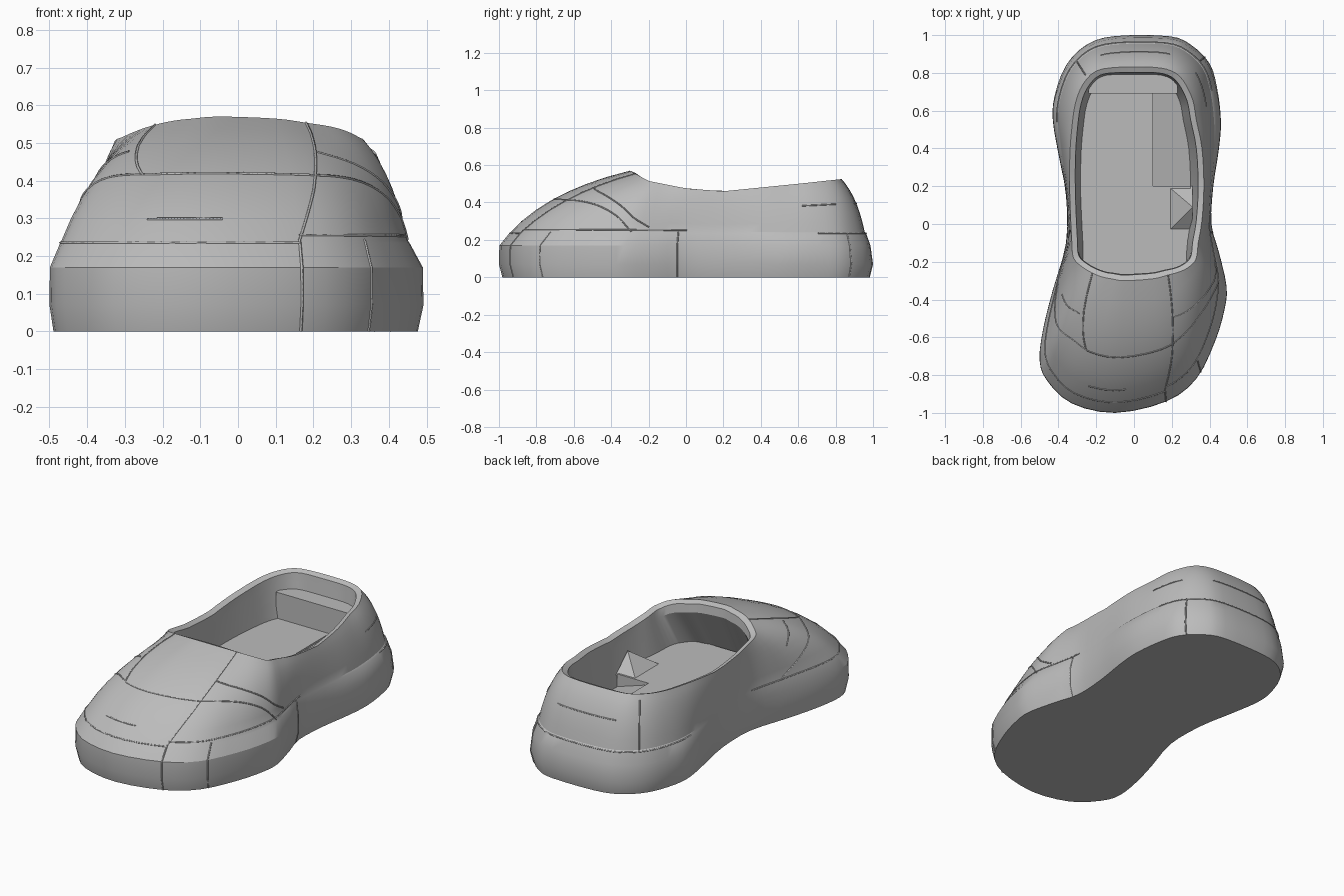
import bpy
import bmesh
from mathutils import Vector

cube = bpy.data.objects.get("Cube")
if cube:
    bpy.data.objects.remove(cube, do_unlink=True)

grey = bpy.data.materials.new("plain grey")
grey.use_nodes = True
grey.diffuse_color = (0.5, 0.5, 0.5, 1)
grey.node_tree.nodes["Principled BSDF"].inputs["Base Color"].default_value = (0.5, 0.5, 0.5, 1)

# Stations around the shoe from the toe: sole outline x, y and collar x, y
STATIONS = [
    (-.1, -1, -.05, -.3), (.17, -.94, .1, -.29), (.33, -.82, .18, -.27), (.43, -.62, .25, -.25),
    (.48, -.45, .3, -.22), (.49, -.33, .33, -.18), (.45, -.15, .34, -.1), (.41, 0, .36, .02),
    (.42, .2, .37, .2), (.45, .4, .36, .4), (.46, .55, .33, .55), (.44, .72, .31, .66),
    (.4, .85, .26, .76), (.3, .95, .2, .81), (.18, .995, .1, .83), (-.1, .995, -.08, .83),
    (-.25, .95, -.2, .81), (-.36, .84, -.27, .74), (-.42, .68, -.31, .64), (-.43, .55, -.33, .5),
    (-.4, .37, -.34, .35), (-.36, .15, -.34, .15), (-.36, -.1, -.33, -.08), (-.43, -.35, -.32, -.18),
    (-.48, -.55, -.27, -.23), (-.5, -.72, -.22, -.26), (-.46, -.83, -.17, -.28), (-.33, -.95, -.12, -.29),
]
COLLAR_HEIGHT = [(-.3, .57), (-.2, .515), (0, .475), (.2, .46), (.6, .5), (.83, .525)]
COUNT = len(STATIONS)
STEPS = 3        # mesh columns per station
UPPER_ROWS = 7   # rows between sole and collar
SOLE_TOP = 3
UPPER_BASE = 4
COLLAR = UPPER_BASE + UPPER_ROWS
INSOLE = .27
PIT = .17


def collar_z(y):
    for (y0, z0), (y1, z1) in zip(COLLAR_HEIGHT, COLLAR_HEIGHT[1:]):
        if y <= y1:
            return z0 + (z1 - z0) * max(0, (y - y0) / (y1 - y0))
    return COLLAR_HEIGHT[-1][1]


def station(u):
    """Smoothly interpolated outline and collar position."""
    i = int(u // 1)
    t = u - i
    a, b, c, d = (STATIONS[(i + k) % COUNT] for k in (-1, 0, 1, 2))
    v = [q + .5 * t * (r - p + t * (2 * p - 5 * q + 4 * r - s + t * (3 * (q - r) + s - p)))
         for p, q, r, s in zip(a, b, c, d)]
    return Vector((v[0], v[1], 0)), Vector((v[2], v[3], 0))


def inward(p, amount, z):
    """Move a point towards the long axis of the foot."""
    axis = Vector((0, min(max(p.y, -.05), .6), 0))
    q = p + (axis - p).normalized() * amount
    q.z = z
    return q


def profile(u):
    """Cross-section from the ground, over the collar, to the floor."""
    outer, rim = station(u)
    gap = rim - outer
    heel = min(max((rim.y - .6) / .2, 0), 1)
    rows = [inward(outer, .018, 0), inward(outer, 0, .07), inward(outer, .002 + .012 * heel, .17)]
    base = outer + gap.normalized() * min(.055, gap.length * .22)
    rows.append(Vector((base.x, base.y, .235)))
    base = base + gap.normalized() * min(.008, gap.length * .06)
    base.z = .243
    top = Vector((rim.x, rim.y, collar_z(rim.y)))
    bulge = base.lerp(top, .32)
    bulge.z = base.z + (top.z - base.z) * .68
    for k in range(UPPER_ROWS + 1):
        t = k / UPPER_ROWS
        rows.append(base.lerp(bulge, t).lerp(bulge.lerp(top, t), t))
    # Lip and lining; the lining runs forward under the vamp
    rows.append(inward(rim, .03, top.z - .012))
    rows.append(inward(rim, .035, top.z - .06))
    foot = inward(rim, .075, PIT)
    foot.y -= .22 * min(max((-.05 - rim.y) / .2, 0), 1)
    rows.append(foot)
    return rows


def surface(u, h):
    """Point on the outside at station u and row h."""
    u0 = (u * STEPS // 1) / STEPS
    f = (u - u0) * STEPS
    a, b = profile(u0), profile(u0 + 1 / STEPS)
    i = min(int(h), len(a) - 2)
    return a[i].lerp(a[i + 1], h - i).lerp(b[i].lerp(b[i + 1], h - i), f)


def add_object(name, data):
    ob = bpy.data.objects.new(name, data)
    bpy.context.collection.objects.link(ob)
    data.materials.append(grey)
    return ob


def add_mesh(name, bm):
    bmesh.ops.recalc_face_normals(bm, faces=bm.faces)
    mesh = bpy.data.meshes.new(name)
    bm.to_mesh(mesh)
    bm.free()
    return add_object(name, mesh)


# Shoe body
bm = bmesh.new()
cols = [[bm.verts.new(p) for p in profile(i / STEPS)] for i in range(COUNT * STEPS)]
for a, b in zip(cols, cols[1:] + cols[:1]):
    for k in range(len(a) - 1):
        bm.faces.new((a[k], b[k], b[k + 1], a[k + 1]))
bm.faces.new([c[0] for c in reversed(cols)])
bm.faces.new([c[-1] for c in cols])
body = add_mesh("shoe_body", bm)
bpy.context.view_layer.objects.active = body
body.select_set(True)
bpy.ops.object.shade_smooth_by_angle(angle=.4)
body.select_set(False)


# Insole slabs, with a top that may slope sideways
def slab(name, x0, x1, y0, y1, z_right, z_left):
    bm = bmesh.new()
    bmesh.ops.create_cube(bm, size=1)
    for v in bm.verts:
        left = v.co.x > 0
        low = v.co.z < 0
        v.co = (x1 if left else x0, y1 if v.co.y > 0 else y0,
                PIT - .01 if low else (z_left if left else z_right))
    add_mesh(name, bm)


slab("heel_insole", -.29, .1, .2, .7, INSOLE, INSOLE)
slab("front_insole", -.29, .3, -.38, .2, INSOLE, INSOLE)
slab("heel_slope", .1, .32, .2, .7, INSOLE - .01, PIT + .02)
slab("heel_ledge", -.24, .23, .69, .8, .42, .42)

# Faceted ankle wedge rising from the insole to the lining
bm = bmesh.new()
foot = [bm.verts.new((x, y, INSOLE - .01)) for x, y in ((.18, -.04), (.31, -.04), (.31, .2), (.18, .2))]
peak = bm.verts.new((.31, .09, .36))
for a, b in zip(foot, foot[1:] + foot[:1]):
    bm.faces.new((a, b, peak))
bm.faces.new(foot[::-1])
add_mesh("ankle_wedge", bm)


# Panel seams following the surface
def seam(name, u0, h0, u1, h1, arch=0):
    n = 24
    curve = bpy.data.curves.new(name, "CURVE")
    curve.dimensions = "3D"
    curve.bevel_depth = .004
    curve.bevel_resolution = 0
    curve.use_fill_caps = True
    line = curve.splines.new("POLY")
    line.points.add(n)
    for k, point in enumerate(line.points):
        t = k / n
        p = surface(u0 + (u1 - u0) * t, h0 + (h1 - h0) * t + arch * 4 * t * (1 - t))
        point.co = (*p, 1)
    add_object(name, curve)


MID = UPPER_BASE + UPPER_ROWS * .45
seam("toe_welt_seam", -6, SOLE_TOP, 1, SOLE_TOP)
seam("side_welt_seam", 1, UPPER_BASE + .2, 7, UPPER_BASE + .2)
seam("toe_cap_seam", -1.1, MID, 1.5, MID)
seam("toe_short_seam", -.7, UPPER_BASE + .9, .2, UPPER_BASE + .9)
seam("right_vamp_seam", -5, UPPER_BASE, -1.1, MID, .9)
seam("left_vamp_seam", 5, UPPER_BASE, 1.5, MID, .9)
seam("left_upper_seam", 5.6, UPPER_BASE + .5, 1.7, MID + 1.5, .6)
seam("right_upper_seam", -4.2, MID, -2.2, MID + 1.5, .3)
seam("left_vamp_edge_seam", 1, UPPER_BASE, 2, COLLAR)
seam("right_vamp_edge_seam", -1.1, MID, -3, COLLAR)
seam("heel_welt_seam", 11, SOLE_TOP, 19, SOLE_TOP)
seam("heel_bar_seam", 13.6, MID, 15.6, MID)
seam("heel_side_bar_seam", 10.5, MID, 12, MID)
for name, u, top in (("toe_sole_seam", 1, UPPER_BASE), ("front_sole_seam", 2.2, UPPER_BASE),
                     ("waist_sole_seam", 6.7, UPPER_BASE), ("heel_sole_seam", 12.3, SOLE_TOP)):
    seam(name, u, 0, u, top)
seam("heel_upper_seam", 16.6, UPPER_BASE, 16.6, COLLAR - 1)
